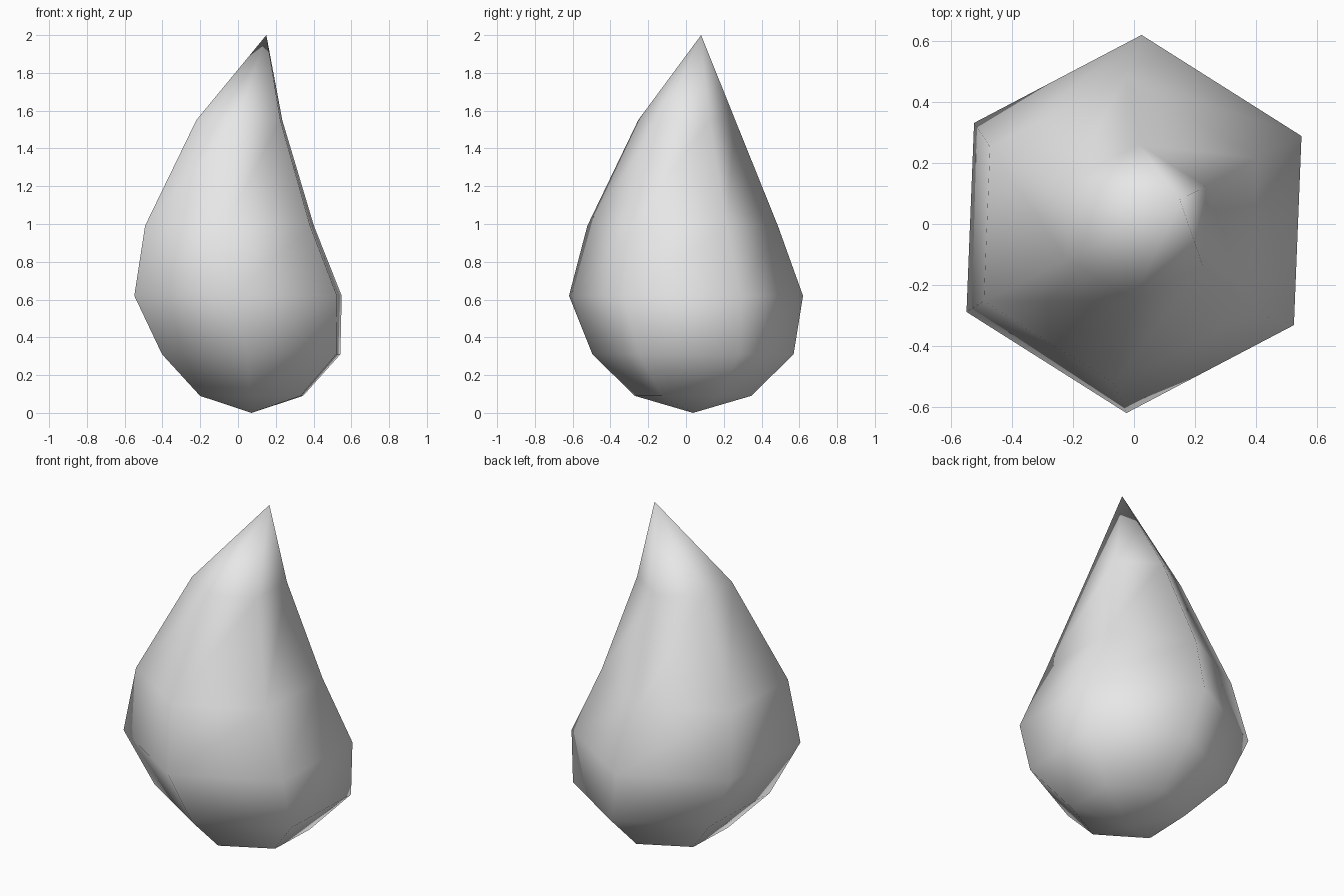
import bpy
import bmesh
from math import cos, sin, radians

cube = bpy.data.objects.get("Cube")
if cube:
    bpy.data.objects.remove(cube, do_unlink=True)

SIDES = 6
TURN = radians(27.7)

# Rings of the drop, bottom to top: centre x, centre y, height, radius
RINGS = [
    (0.072, 0.037, 0.09, 0.308),
    (0.070, 0.037, 0.31, 0.533),
    (0.0, 0.0, 0.62, 0.62),
    (-0.045, -0.018, 0.99, 0.505),
    (0.007, 0.004, 1.55, 0.257),
]
BOTTOM = (0.072, 0.037, 0.0)
TIP = (0.15, 0.08, 2.0)


def make_material(name, color):
    mat = bpy.data.materials.new(name)
    mat.use_nodes = True
    mat.diffuse_color = color
    mat.node_tree.nodes["Principled BSDF"].inputs["Base Color"].default_value = color
    return mat


# Leaning teardrop: stacked six-sided rings closed by two points
bm = bmesh.new()
loops = []
for cx, cy, z, r in RINGS:
    angles = [TURN + radians(360 / SIDES) * i for i in range(SIDES)]
    loops.append([bm.verts.new((cx + r * cos(a), cy + r * sin(a), z)) for a in angles])
bottom = bm.verts.new(BOTTOM)
tip = bm.verts.new(TIP)

for i in range(SIDES):
    j = (i + 1) % SIDES
    bm.faces.new((bottom, loops[0][j], loops[0][i]))
    bm.faces.new((tip, loops[-1][i], loops[-1][j]))
    for low, high in zip(loops, loops[1:]):
        bm.faces.new((low[i], low[j], high[j], high[i]))

bmesh.ops.recalc_face_normals(bm, faces=bm.faces)
for face in bm.faces:
    face.smooth = True

mesh = bpy.data.meshes.new("teardrop")
bm.to_mesh(mesh)
bm.free()
mesh.materials.append(make_material("light grey", (0.8, 0.8, 0.8, 1.0)))
drop = bpy.data.objects.new("teardrop", mesh)
bpy.context.collection.objects.link(drop)
